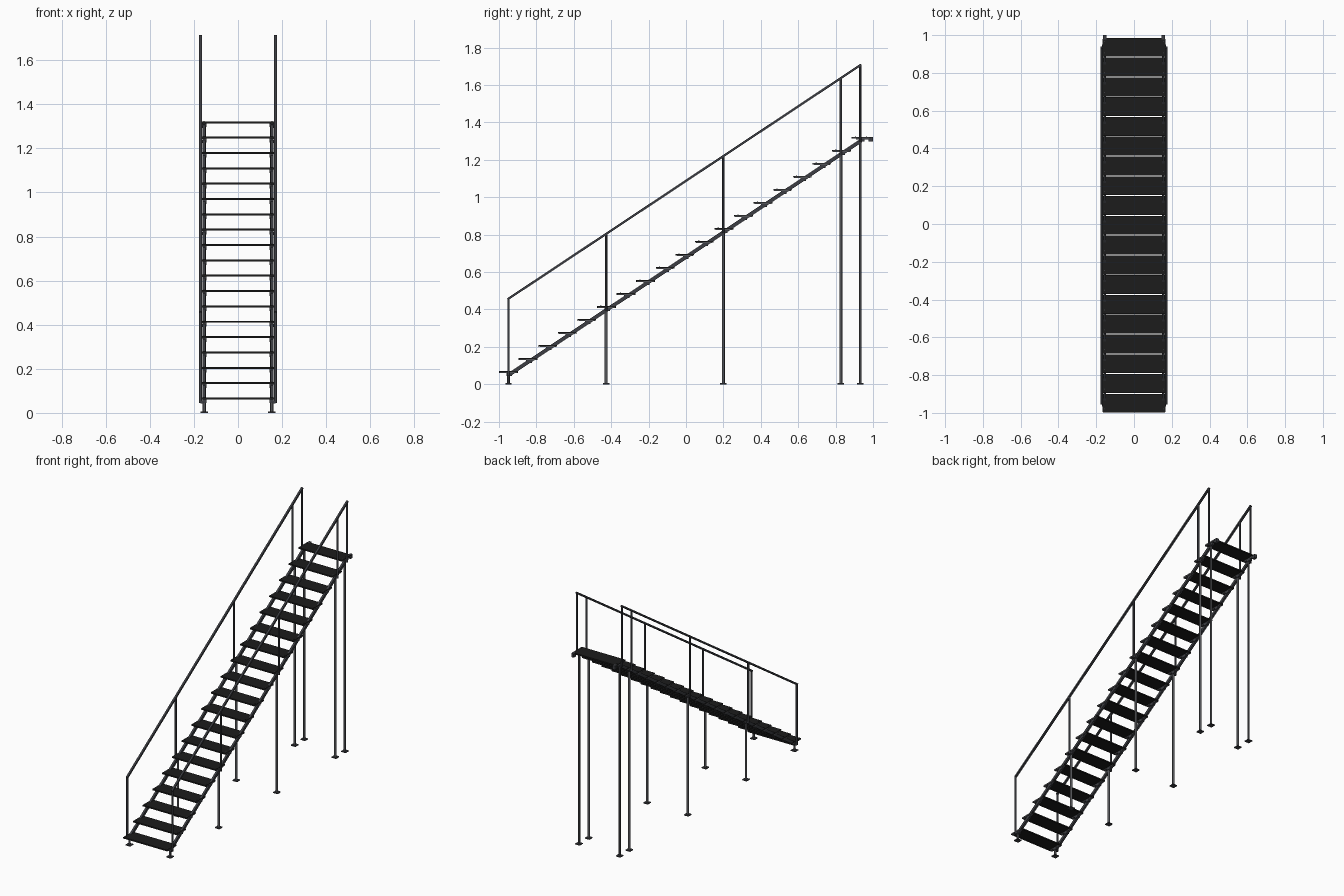
import bpy
import math
from mathutils import Vector

cube = bpy.data.objects.get("Cube")
if cube:
    bpy.data.objects.remove(cube, do_unlink=True)


def material(name, colour):
    m = bpy.data.materials.new(name)
    m.use_nodes = True
    m.diffuse_color = colour
    m.node_tree.nodes["Principled BSDF"].inputs["Base Color"].default_value = colour
    return m


STEEL = material("dark grey steel", (0.046, 0.048, 0.056, 1))
GREY = material("mid grey leg", (0.09, 0.092, 0.1, 1))
BLACK = material("black tread", (0.0115, 0.0115, 0.0115, 1))

STEPS = 19
RUN, RISE = 0.1047, 0.0696
Y0, Z0 = -0.949, 0.070           # centre and top of the lowest tread
SLOPE = RISE / RUN


def box(name, centre, size, mat, tilt=0):
    bpy.ops.mesh.primitive_cube_add(size=1, location=centre, rotation=(tilt, 0, 0))
    ob = bpy.context.object
    ob.name = name
    ob.scale = size
    ob.data.materials.append(mat)
    return ob


def beam(name, x, start, end, width, height, mat):
    """Rectangular bar between two (y, z) points."""
    a, b = Vector((x, *start)), Vector((x, *end))
    d = b - a
    return box(name, (a + b) / 2, (width, d.length, height), mat, math.atan2(d.z, d.y))


def tube(name, x, y, z0, z1, radius, mat, sides=12):
    bpy.ops.mesh.primitive_cylinder_add(vertices=sides, radius=radius, depth=z1 - z0,
                                        location=(x, y, (z0 + z1) / 2))
    ob = bpy.context.object
    ob.name = name
    ob.data.materials.append(mat)
    bpy.ops.object.shade_smooth_by_angle()
    return ob


def stair_z(y):
    return Z0 + (y - Y0) * SLOPE


# Treads: a thin plate with folded front and back lips
for i in range(STEPS):
    y, z = Y0 + i * RUN, Z0 + i * RISE
    box("tread", (0, y, z - 0.002), (0.33, 0.1, 0.004), BLACK)
    for s in (-1, 1):
        box("tread_lip", (0, y + s * 0.048, z - 0.005), (0.33, 0.004, 0.008), BLACK)
        # Angle bracket and bolts at each end
        box("tread_bracket", (s * 0.156, y, z - 0.007), (0.019, 0.09, 0.006), GREY)
        box("bracket_web", (s * 0.153, y + 0.005, z - 0.016), (0.018, 0.03, 0.02), STEEL)
        for t in (-0.03, 0.03):
            tube("tread_bolt", s * 0.155, y + t, z, z + 0.002, 0.003, STEEL, 6)

Y_END = Y0 + (STEPS - 1) * RUN
Z_END = Z0 + (STEPS - 1) * RISE
POSTS = (-0.949, -0.427, 0.2, 0.828, 0.932)

for s, side in ((1, "left"), (-1, "right")):
    # Sloping stringer below the treads
    beam(side + "_stringer", s * 0.155, (Y0, Z0 - 0.021), (Y_END, Z_END - 0.021),
         0.014, 0.02, STEEL)
    # Wall hook at the top
    box(side + "_top_hook", (s * 0.155, 0.988, Z_END - 0.013), (0.018, 0.024, 0.026), STEEL)
    box(side + "_top_arm", (s * 0.155, 0.95, Z_END - 0.009), (0.014, 0.08, 0.01), STEEL)
    # Handrail
    beam(side + "_handrail", s * 0.17, (POSTS[0] - 0.004, 0.455), (POSTS[-1] + 0.004, 1.709),
         0.013, 0.012, STEEL)
    for y in POSTS:
        z = stair_z(y)
        # Supporting leg with its foot plate
        tube(side + "_leg", s * 0.153, y, 0.003, z - 0.02, 0.0075, GREY)
        box(side + "_foot_plate", (s * 0.153, y, 0.003), (0.034, 0.034, 0.006), STEEL)
        # Railing post bolted to the outside of the stringer
        top = 0.455 + (y - POSTS[0]) * (1.709 - 0.455) / (POSTS[-1] - POSTS[0])
        tube(side + "_rail_post", s * 0.17, y, z - 0.026, top, 0.0065, STEEL)
        box(side + "_post_clamp", (s * 0.164, y, z - 0.02), (0.012, 0.016, 0.014), STEEL)
